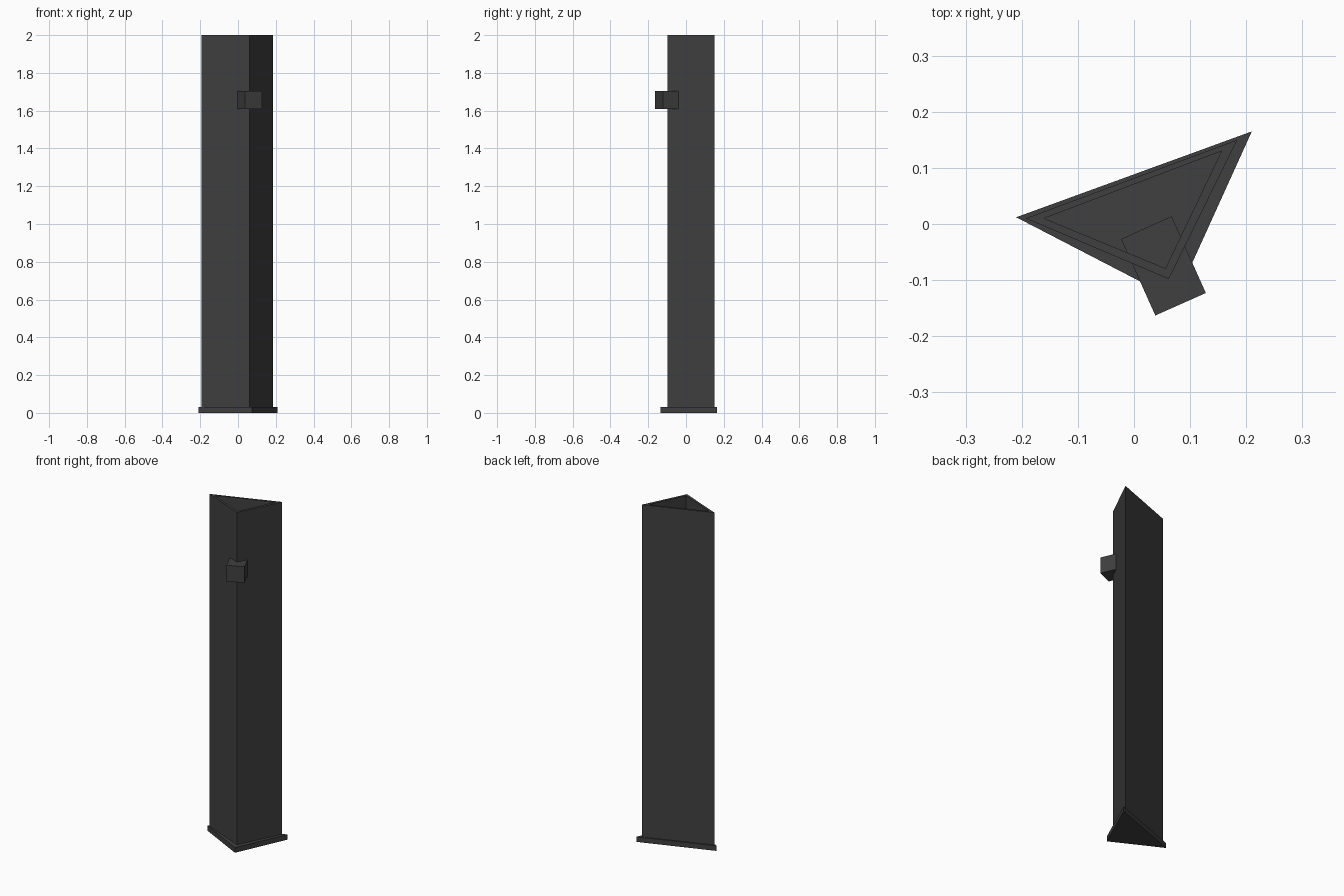
import bpy, bmesh

if "Cube" in bpy.data.objects:
    bpy.data.objects.remove(bpy.data.objects["Cube"])

dark = bpy.data.materials.new("dark_metal")
dark.diffuse_color = (0.05, 0.05, 0.05, 1)
dark.use_nodes = True
dark.node_tree.nodes["Principled BSDF"].inputs["Base Color"].default_value = dark.diffuse_color


def prism(name, outline, z0, z1, inner=None):
    """Extruded outline; with inner given, an open tube with wall thickness."""
    bm = bmesh.new()

    def ring(pts, z):
        return [bm.verts.new((x, y, z)) for x, y in pts]

    def walls(a, b):
        n = len(a)
        for i in range(n):
            j = (i + 1) % n
            bm.faces.new((a[i], a[j], b[j], b[i]))

    lo, hi = ring(outline, z0), ring(outline, z1)
    walls(lo, hi)
    if inner:
        ilo, ihi = ring(inner, z0), ring(inner, z1)
        walls(ilo, ihi)
        walls(lo, ilo)
        walls(hi, ihi)
    else:
        bm.faces.new(lo)
        bm.faces.new(hi)
    bmesh.ops.recalc_face_normals(bm, faces=bm.faces[:])
    mesh = bpy.data.meshes.new(name)
    bm.to_mesh(mesh)
    bm.free()
    mesh.materials.append(dark)
    obj = bpy.data.objects.new(name, mesh)
    bpy.context.collection.objects.link(obj)
    return obj


# Triangular foot plate
prism("base_plate", [(-0.21, 0.012), (0.074, -0.135), (0.21, 0.165)], 0, 0.03)

# Hollow triangular column, open at the top
prism("column", [(-0.193, 0.01), (0.062, -0.098), (0.184, 0.15)], 0.03, 2.0,
      inner=[(-0.16, 0.01), (0.056, -0.079), (0.156, 0.13)])

# Square block pushed through the front corner
prism("corner_block", [(-0.023, -0.027), (0.038, -0.163), (0.128, -0.123), (0.067, 0.014)],
      1.61, 1.705)
